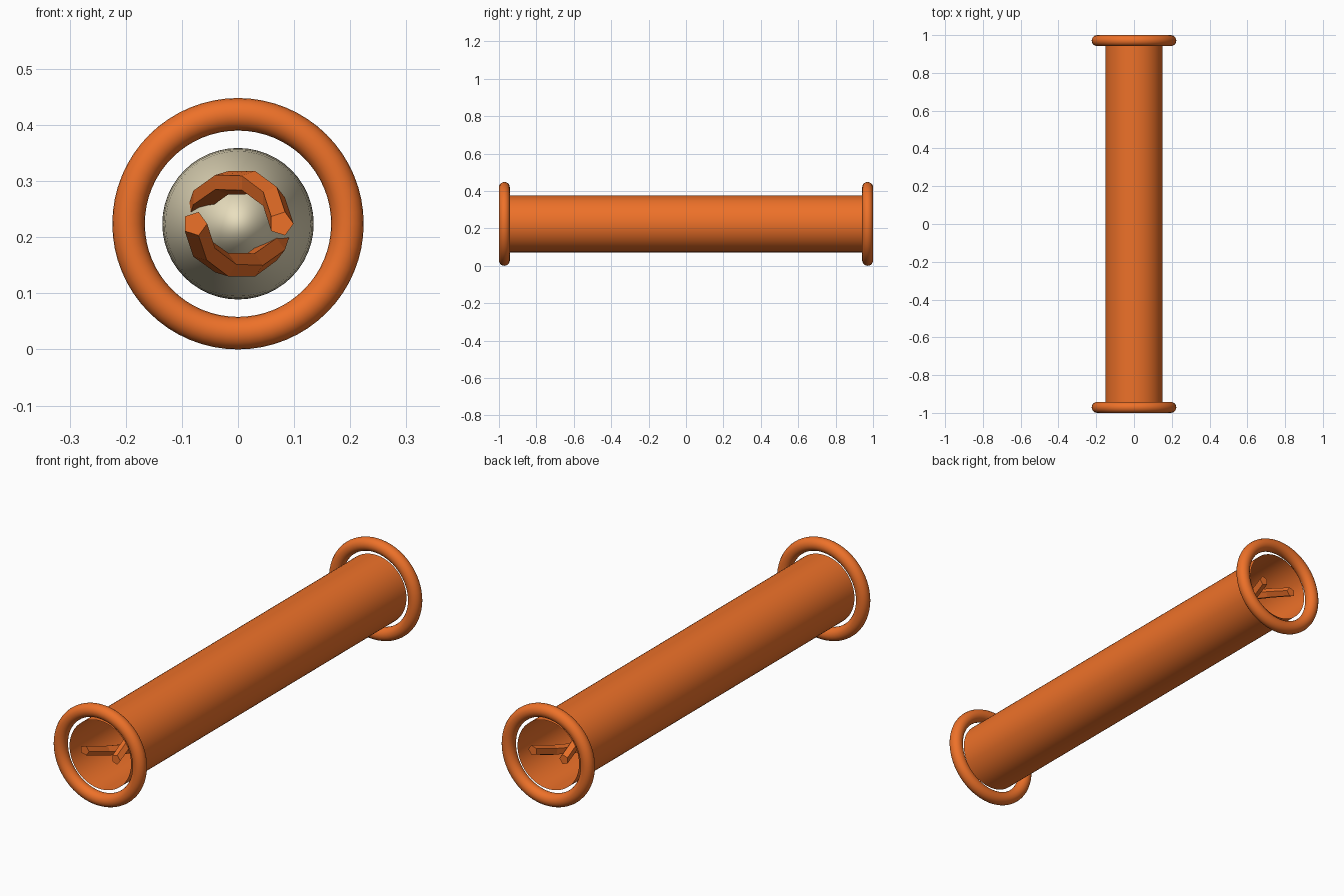
import bpy, bmesh, math
from mathutils import Vector

if "Cube" in bpy.data.objects:
    bpy.data.objects.remove(bpy.data.objects["Cube"])

CZ = 0.224      # height of the tube axis
END = 0.971     # y of both rims


def material(name, color):
    m = bpy.data.materials.new(name)
    m.diffuse_color = color
    m.use_nodes = True
    m.node_tree.nodes["Principled BSDF"].inputs["Base Color"].default_value = m.diffuse_color
    return m


orange = material("orange", (0.85, 0.165, 0.022, 1))
cream = material("cream", (0.82, 0.74, 0.52, 1))


def finish(name, mat, smooth=True):
    ob = bpy.context.object
    ob.name = name
    ob.data.materials.append(mat)
    if smooth:
        bpy.ops.object.shade_smooth_by_angle(angle=math.radians(40))
    return ob


# thin open tube
bpy.ops.mesh.primitive_cylinder_add(vertices=64, radius=0.152, depth=2 * END,
                                    end_fill_type='NOTHING', location=(0, 0, CZ),
                                    rotation=(math.pi / 2, 0, 0))
finish("tube_wall", orange)

# end rims
for name, side in (("front_rim", -1), ("back_rim", 1)):
    bpy.ops.mesh.primitive_torus_add(major_radius=0.195, minor_radius=0.029,
                                     major_segments=64, minor_segments=20,
                                     location=(0, side * END, CZ),
                                     rotation=(math.pi / 2, 0, 0))
    finish(name, orange)

# long rounded core
bpy.ops.mesh.primitive_uv_sphere_add(segments=48, ring_count=32, radius=1,
                                     location=(0, 0, CZ), rotation=(math.pi / 2, 0, 0))
bpy.context.object.scale = (0.135, 0.135, 0.55)
finish("inner_core", cream)


# five-sided helical strand around the core
def strand(name, start, turns=1.5, steps=15, radius=0.077, thick=0.022, sides=5):
    bm = bmesh.new()
    rings = []
    for i in range(steps + 1):
        t = i / steps
        a = start + turns * math.tau * t
        centre = Vector((radius * math.cos(a), -END + 2 * END * t, CZ + radius * math.sin(a)))
        w = radius * turns * math.tau
        tangent = Vector((-w * math.sin(a), 2 * END, w * math.cos(a))).normalized()
        if i in (0, steps):
            tangent = Vector((0, 1, 0))
        u = (Vector((1, 0, 0)) - tangent * tangent.x).normalized()
        v = u.cross(tangent)
        rings.append([bm.verts.new(centre + thick * (u * math.cos(k * math.tau / sides)
                                                     + v * math.sin(k * math.tau / sides)))
                      for k in range(sides)])
    for r0, r1 in zip(rings, rings[1:]):
        for k in range(sides):
            n = (k + 1) % sides
            bm.faces.new((r0[k], r0[n], r1[n], r1[k]))
    bm.faces.new(rings[0])
    bm.faces.new(rings[-1])
    bmesh.ops.recalc_face_normals(bm, faces=bm.faces[:])
    me = bpy.data.meshes.new(name)
    bm.to_mesh(me)
    bm.free()
    ob = bpy.data.objects.new(name, me)
    me.materials.append(orange)
    bpy.context.collection.objects.link(ob)


strand("strand_a", 0)
strand("strand_b", math.pi)
